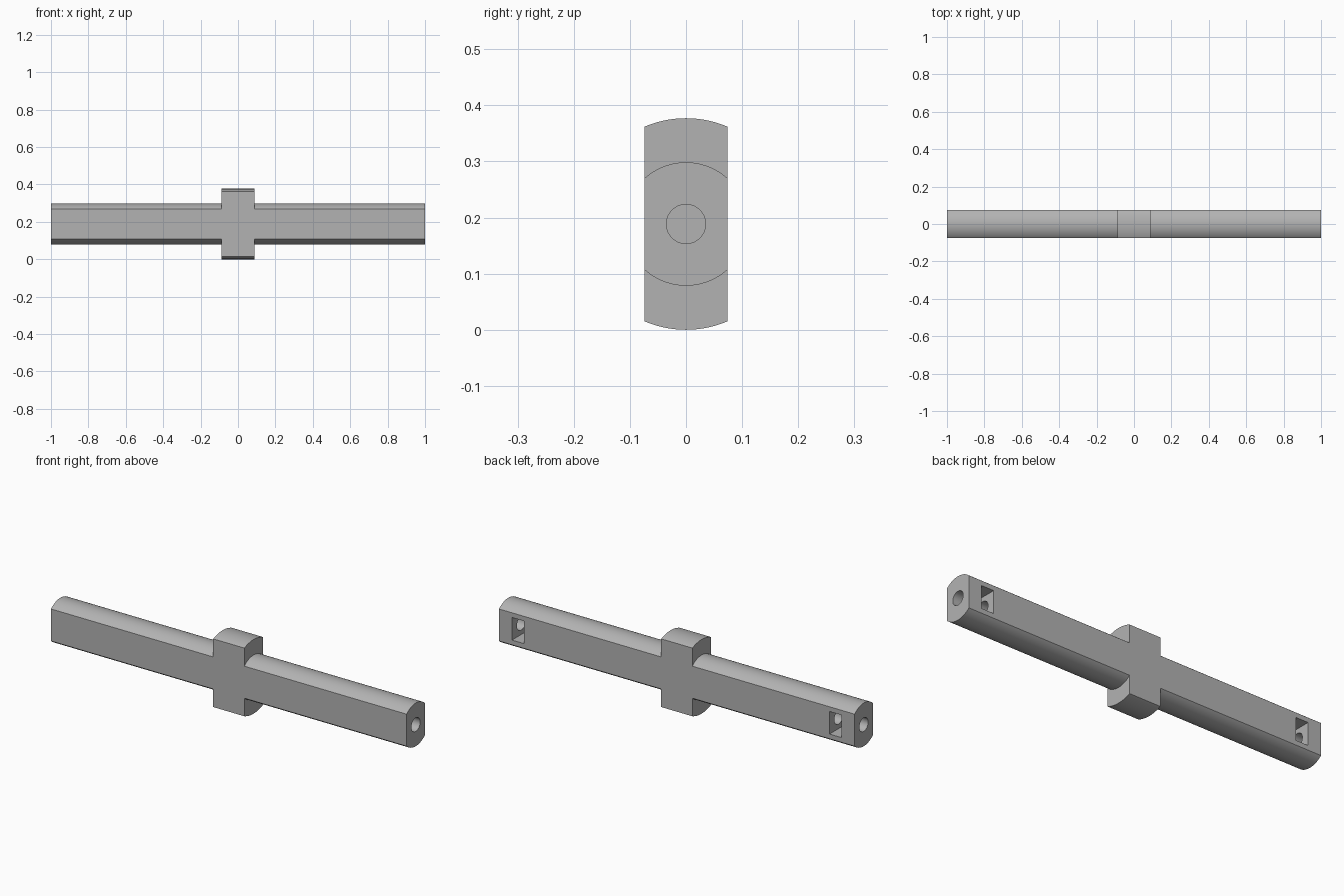
import bpy, bmesh, math
from mathutils import Matrix

if "Cube" in bpy.data.objects:
    bpy.data.objects.remove(bpy.data.objects["Cube"])

CZ = 0.1885        # height of the long axis
HALF_Y = 0.074     # half thickness between the two flats

grey = bpy.data.materials.new("grey")
grey.diffuse_color = (0.45, 0.45, 0.45, 1)
grey.use_nodes = True
grey.node_tree.nodes["Principled BSDF"].inputs["Base Color"].default_value = grey.diffuse_color


def finish(name, bm):
    bmesh.ops.recalc_face_normals(bm, faces=bm.faces)
    me = bpy.data.meshes.new(name)
    bm.to_mesh(me)
    bm.free()
    me.materials.append(grey)
    ob = bpy.data.objects.new(name, me)
    bpy.context.collection.objects.link(ob)
    return ob


def flatted_bar(name, radius, half_len, steps=24):
    """Round bar along x with flats cut on the front and back."""
    a = math.asin(HALF_Y / radius)
    arc = [-a + 2 * a * i / steps for i in range(steps + 1)]
    pts = [(radius * math.sin(t), radius * math.cos(t)) for t in arc]
    pts += [(-y, -z) for y, z in pts]
    bm = bmesh.new()
    face = bm.faces.new([bm.verts.new((-half_len, y, CZ + z)) for y, z in pts])
    ext = bmesh.ops.extrude_face_region(bm, geom=[face])
    verts = [v for v in ext["geom"] if isinstance(v, bmesh.types.BMVert)]
    bmesh.ops.translate(bm, vec=(2 * half_len, 0, 0), verts=verts)
    return finish(name, bm)


def hole_cutter(name, x0, x1, radius):
    bm = bmesh.new()
    m = Matrix.Translation(((x0 + x1) / 2, 0, CZ)) @ Matrix.Rotation(math.pi / 2, 4, 'Y')
    bmesh.ops.create_cone(bm, cap_ends=True, segments=48, radius1=radius,
                          radius2=radius, depth=abs(x1 - x0), matrix=m)
    return finish(name, bm)


def slot_cutter(name, x, width, floor_y, height):
    bm = bmesh.new()
    top_y = HALF_Y + 0.05
    m = Matrix.Translation((x, (floor_y + top_y) / 2, CZ)) @ \
        Matrix.Diagonal((width, top_y - floor_y, height, 1))
    bmesh.ops.create_cube(bm, size=1, matrix=m)
    return finish(name, bm)


def boolean(target, other, op):
    mod = target.modifiers.new(other.name, 'BOOLEAN')
    mod.operation, mod.object, mod.solver = op, other, 'EXACT'
    bpy.context.view_layer.objects.active = target
    bpy.ops.object.modifier_apply(modifier=mod.name)
    bpy.data.objects.remove(other)


# Long shaft and the taller collar at its middle
shaft = flatted_bar("shaft", 0.11, 1.0)
boolean(shaft, flatted_bar("collar", 0.1885, 0.0875), 'UNION')

# End bores and the nut pockets that cross them on the back flat
for side, s in (("left", -1), ("right", 1)):
    boolean(shaft, hole_cutter(side + "_bore", s * 1.05, s * 0.78, 0.035), 'DIFFERENCE')
    boolean(shaft, slot_cutter(side + "_pocket", s * 0.893, 0.068, -0.045, 0.115), 'DIFFERENCE')

bpy.ops.object.select_all(action='DESELECT')
shaft.select_set(True)
bpy.context.view_layer.objects.active = shaft
bpy.ops.object.shade_smooth_by_angle(angle=math.radians(25))
